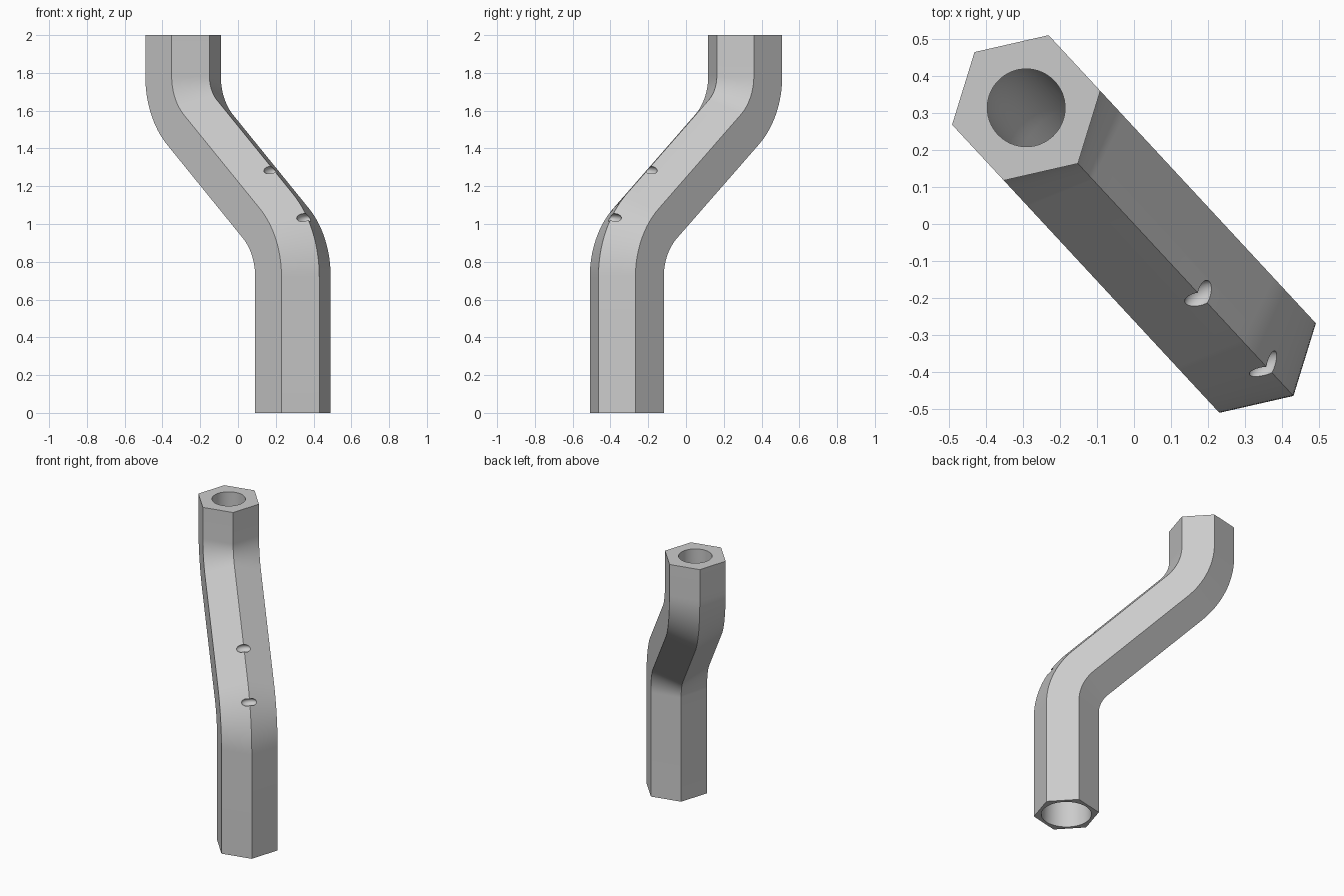
import bpy, bmesh, math
from mathutils import Vector, Matrix

cube = bpy.data.objects.get("Cube")
if cube:
    bpy.data.objects.remove(cube, do_unlink=True)

# Main dimensions
UP = Vector((0, 0, 1))
OUT = Vector((0.68, -0.733, 0)).normalized()   # direction the foot is offset
SIDE = UP.cross(OUT)
FOOT = OUT * 0.4275
SHIFT, HEIGHT = 0.855, 2.0
HEX_R, BEND_R, TILT = 0.205, 0.37, math.radians(50)
BORE_FOOT, BORE_TOP = 0.157, 0.105
BEND_START, STEPS, N = 0.72, 16, 48

grey = bpy.data.materials.new("plain grey")
grey.use_nodes = True
grey.diffuse_color = (0.6, 0.6, 0.6, 1)
grey.node_tree.nodes["Principled BSDF"].inputs["Base Color"].default_value = grey.diffuse_color

# Centre line: straight foot, bend, slope, opposite bend, straight top
slope = (SHIFT - 2 * BEND_R * (1 - math.cos(TILT))) / math.sin(TILT)
bend_end = BEND_START + 2 * BEND_R * math.sin(TILT) + slope * math.cos(TILT)
angles = [TILT * i / STEPS for i in range(STEPS + 1)]
path = [(0, 0, 0)]
path += [(BEND_R * (1 - math.cos(a)), BEND_START + BEND_R * math.sin(a), a) for a in angles]
path += [(SHIFT - BEND_R * (1 - math.cos(a)), bend_end - BEND_R * math.sin(a), a)
         for a in reversed(angles)]
path.append((SHIFT, HEIGHT, 0))


def hex_radius(a):
    """Distance to a hexagon's outline at angle a, with a corner at zero."""
    return HEX_R * math.cos(math.pi / 6) / math.cos(a % (math.pi / 3) - math.pi / 6)


def add_ring(bm, station, radius):
    back, z, tilt = station
    centre = FOOT - OUT * back + UP * z
    normal = OUT * math.cos(tilt) + UP * math.sin(tilt)
    ring = []
    for i in range(N):
        a = math.tau * i / N
        ring.append(bm.verts.new(centre + (normal * math.cos(a) + SIDE * math.sin(a)) * radius(a)))
    return ring


def join_rings(bm, a, b):
    for i in range(N):
        j = (i + 1) % N
        bm.faces.new((a[i], a[j], b[j], b[i]))


# Bent hexagonal tube with a tapering round bore
bm = bmesh.new()
outer, inner = [], []
for station in path:
    r = BORE_FOOT + (BORE_TOP - BORE_FOOT) * station[1] / HEIGHT
    outer.append(add_ring(bm, station, hex_radius))
    inner.append(add_ring(bm, station, lambda a: r))
loop = outer + inner[::-1]
for a, b in zip(loop, loop[1:] + loop[:1]):
    join_rings(bm, a, b)
bmesh.ops.recalc_face_normals(bm, faces=bm.faces)
mesh = bpy.data.meshes.new("bent_tube")
bm.to_mesh(mesh)
bm.free()
mesh.materials.append(grey)
tube = bpy.data.objects.new("bent_tube", mesh)
bpy.context.collection.objects.link(tube)

# Two small rounded notches on the front ridge
bm = bmesh.new()
turn = Matrix((OUT, SIDE, UP)).transposed().to_4x4()
for spot in ((0.178, -0.192, 1.283), (0.352, -0.381, 1.03)):
    place = Matrix.Translation(spot) @ turn @ Matrix.Diagonal((0.03, 0.05, 0.025, 1))
    bmesh.ops.create_uvsphere(bm, u_segments=24, v_segments=12, radius=1, matrix=place)
cut_mesh = bpy.data.meshes.new("notch_cutter")
bm.to_mesh(cut_mesh)
bm.free()
cut_mesh.materials.append(grey)
cutter = bpy.data.objects.new("notch_cutter", cut_mesh)
cutter.hide_render = True
bpy.context.collection.objects.link(cutter)

bpy.ops.object.select_all(action="DESELECT")
tube.select_set(True)
bpy.context.view_layer.objects.active = tube
mod = tube.modifiers.new("notches", "BOOLEAN")
mod.operation, mod.solver, mod.object = "DIFFERENCE", "EXACT", cutter
bpy.ops.object.modifier_apply(modifier=mod.name)
bpy.data.objects.remove(cutter, do_unlink=True)
bpy.ops.object.shade_smooth_by_angle(angle=math.radians(30))
